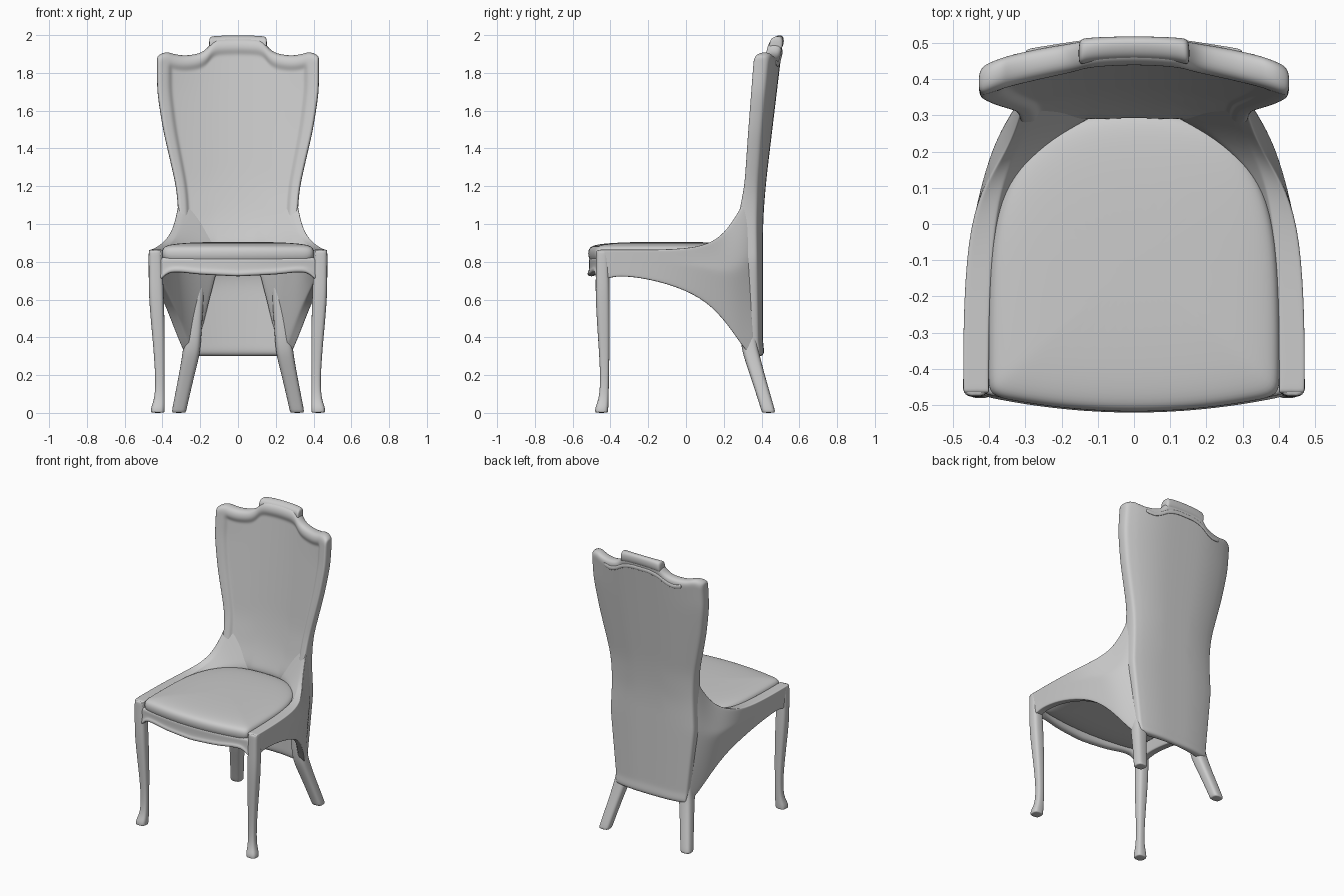
import bpy, bmesh, math

if "Cube" in bpy.data.objects:
    bpy.data.objects.remove(bpy.data.objects["Cube"])


def interp(table, t):
    """Piecewise linear lookup in a list of (key, value)."""
    if t <= table[0][0]:
        return table[0][1]
    for (a, va), (b, vb) in zip(table, table[1:]):
        if t <= b:
            return va + (vb - va) * (t - a) / (b - a)
    return table[-1][1]


def loft(name, rings, mirror=False, strip=False):
    """Skin a list of closed rings, smooth with subdivision, mirror over x if asked."""
    bm = bmesh.new()
    vs = [[bm.verts.new(p) for p in r] for r in rings]
    n = len(rings[0])
    for a, b in zip(vs, vs[1:]):
        for i in range(n):
            j = (i + 1) % n
            bm.faces.new((a[i], a[j], b[j], b[i]))
    for r in (vs[0], vs[-1]):
        if strip:  # ring is a back row followed by a front row
            for i in range(n // 2 - 1):
                bm.faces.new((r[i], r[i + 1], r[n - 2 - i], r[n - 1 - i]))
        else:
            bm.faces.new(r)
    bmesh.ops.recalc_face_normals(bm, faces=bm.faces)
    for f in bm.faces:
        f.smooth = True
    me = bpy.data.meshes.new(name)
    bm.to_mesh(me)
    bm.free()
    ob = bpy.data.objects.new(name, me)
    bpy.context.collection.objects.link(ob)
    if mirror:
        ob.modifiers.new("Mirror", 'MIRROR').use_mirror_merge = False
    s = ob.modifiers.new("Smooth", 'SUBSURF')
    s.levels = s.render_levels = 2


def power(v, p):
    return math.copysign(abs(v) ** p, v)


def rounded(a, b, p, n=12):
    """Rounded-square section offsets."""
    ts = [2 * math.pi * (i + .5) / n for i in range(n)]
    return [(1.05 * a * power(math.cos(t), p), 1.05 * b * power(math.sin(t), p)) for t in ts]


def leg(name, sections):
    """Sections: z, centre x, centre y, half size; ends are doubled to stay crisp."""
    first, last = sections[0], sections[-1]
    sections = [first, (first[0] + .008,) + first[1:]] + sections[1:-1] + [(last[0] - .01,) + last[1:], last]
    loft(name, [[(cx + dx, cy + dy, z) for dx, dy in rounded(r, r * .95, .65)]
                for z, cx, cy, r in sections], mirror=True)


leg("front_leg", [(0, .425, -.447, .035), (.03, .424, -.446, .036), (.08, .414, -.434, .025),
                  (.2, .413, -.43, .023), (.4, .42, -.435, .032), (.6, .432, -.441, .039),
                  (.72, .435, -.442, .037), (.862, .438, -.443, .034)])
leg("rear_leg", [(0, .313, .437, .037), (.2, .272, .378, .040), (.3, .25, .348, .045),
                 (.38, .24, .328, .044), (.75, .215, .32, .04)])

# Tall shaped back with raised frame; columns across, rows up
half_width = [(.3, .27), (.8, .325), (1.05, .314), (1.2, .328), (1.5, .398), (1.7, .429), (1.9, .429)]
rear_y = [(.3, .42), (.36, .408), (1.0, .407), (1.2, .421), (2, .517)]
rear_bow = [(.3, .025), (1.0, .035), (1.5, .06), (1.9, .07)]
front_y = [(.3, .365), (.75, .36), (.88, .285), (1.0, .325), (1.2, .363), (2, .462)]
front_bow = [(.3, .04), (1.0, .045), (1.2, .042), (1.5, .06), (1.9, .08)]
top_z = [(0, 1.985), (.3, 1.98), (.39, 1.925), (.46, 1.905), (.6, 1.892), (.72, 1.892),
         (.86, 1.91), (.95, 1.908), (1, 1.885)]
cols = [0, .15, .27, .33, .38, .45, .55, .68, .78, .82, .855, .92, .975, 1]
cols = [-u for u in cols[:0:-1]] + cols
rows = sorted([i / 16 for i in range(17)] + [.012, .04, .345, .92, .95, .965, .985])


def rear_at(u, z):
    return interp(rear_y, z) - interp(rear_bow, z) * abs(u) ** 3


def back_ring(v):
    rear, front = [], []
    for u in cols:
        a = abs(u)
        z = .3 + v * (interp(top_z, a) - .3)
        x = interp(half_width, z) * u
        yr = rear_at(u, z)
        yf = interp(front_y, z) - interp(front_bow, z) * u * u
        if z > .9 and (a > .83 or v > .955):    # raised frame around the panel
            yf -= .016
        if a == 1 or v in (0, 1):               # round over the outer edge
            yr, yf = yr - .016, yf + .016
        rear.append((x, yr, z))
        front.append((x, yf, z))
    return rear + front[::-1]


loft("back", [back_ring(v) for v in rows], strip=True)

# Scrolled crest on top of the back
crest = []
for i in range(-6, 7):
    q = (i / 6) ** 2
    r = .6 if q == 1 else .95 + .1 * q
    x = .153 * math.sin(i / 6 * math.pi / 2)
    crest.append([(x, .485 - .014 * q + dy, 1.959 - .012 * q + dz + .3 * dy * (1 - q))
                  for dy, dz in rounded(.034 * r, .039 * r, .8)])
loft("crest", crest)

# Raised moulding on the rear of the back, following the crest outline
ridge_z = [(.07, 1.912), (.14, 1.895), (.19, 1.86), (.24, 1.845), (.3, 1.855)]
ridge = []
for i in range(-10, 11):
    x = .03 * i
    z = interp(ridge_z, abs(x))
    y = rear_at(x / .429, z)
    ridge.append([(x, y + dy, z + dz) for dy, dz in rounded(.006, .014, 1, 8)])
loft("rear_moulding", ridge)

# Side panels: y, top x, top z, bottom x, bottom z, seat edge x
stations = [(-.47, .468, .862, .463, .71, .402), (-.46, .472, .864, .463, .71, .40),
            (-.41, .472, .864, .463, .71, .398), (-.365, .472, .864, .462, .728, .396),
            (-.2, .47, .864, .458, .712, .39), (0, .455, .868, .43, .652, .372),
            (.12, .408, .894, .385, .565, .342), (.2, .356, .95, .335, .43, .275),
            (.268, .326, 1.05, .295, .33, .2), (.33, .31, 1.16, .275, .3, .1),
            (.36, .292, 1.18, .265, .305, .05)]
side = []
for y, xt, zt, xb, zb, xs in stations:
    swell = math.exp(-((y - .23) / .12) ** 2)   # the panel bulges where it wraps to the back
    yb = y + .05 * swell
    rail = max(.036, .07 - .2 * max(0, y))
    ring = [(xb, yb, zb),
            (xb + .6 * (xt - xb) + .042 * swell, (y + yb) / 2, zb + .6 * (zt - zb)),
            (xt, y, zt), (xt - rail, y + .01 * swell, zt - .012 * swell),
            (xs, y - .15 * max(0, y - .1), .83 + .045 * min(1, max(0, y) * 8)),
            (xb - .05, yb, zb + .01 * swell)]
    # extra points near each corner keep the section crisp
    side.append([tuple(a + (b - a) * t for a, b in zip(p, q))
                 for p, q in zip(ring, ring[1:] + ring[:1]) for t in (0, .2, .8)])
loft("side_panel", side, mirror=True)

# Bowed front apron with a serpentine lower edge
apron_z = [(0, .722), (.2, .732), (.31, .744), (.36, .742), (.39, .725), (.42, .69)]
apron = []
for i in range(-14, 15):
    x = .03 * i
    b = interp(apron_z, abs(x))
    f = -.472 - .046 * (1 - (i / 14) ** 2)
    profile = [(.008, b), (-.003, b + .006), (-.003, b + .022), (.005, b + .03),
               (.004, .8), (.004, .825), (.05, .825), (.05, b)]
    apron.append([(x, f + dy, z) for dy, z in profile])
loft("front_apron", apron)

# Domed seat cushion: bowed front, straight sides, rounded rear
outline = [(.4 * i / 6, -.473 - .044 * (1 - (i / 6) ** 2)) for i in range(-6, 7)]
outline.append((.402, -.42))
for i in range(17):
    t = math.pi * i / 16
    outline.append((.402 * power(math.cos(t), .74), -.25 + .56 * power(math.sin(t), .74)))
outline.append((-.402, -.42))
dome = [(.3, .75), (.96, .75), (.98, .81), (1, .825), (1.005, .85), (.99, .872), (.94, .888),
        (.75, .9), (.3, .906)]
loft("seat_cushion", [[(x * s, -.1 + (y + .1) * s, z) for x, y in outline] for s, z in dome])
